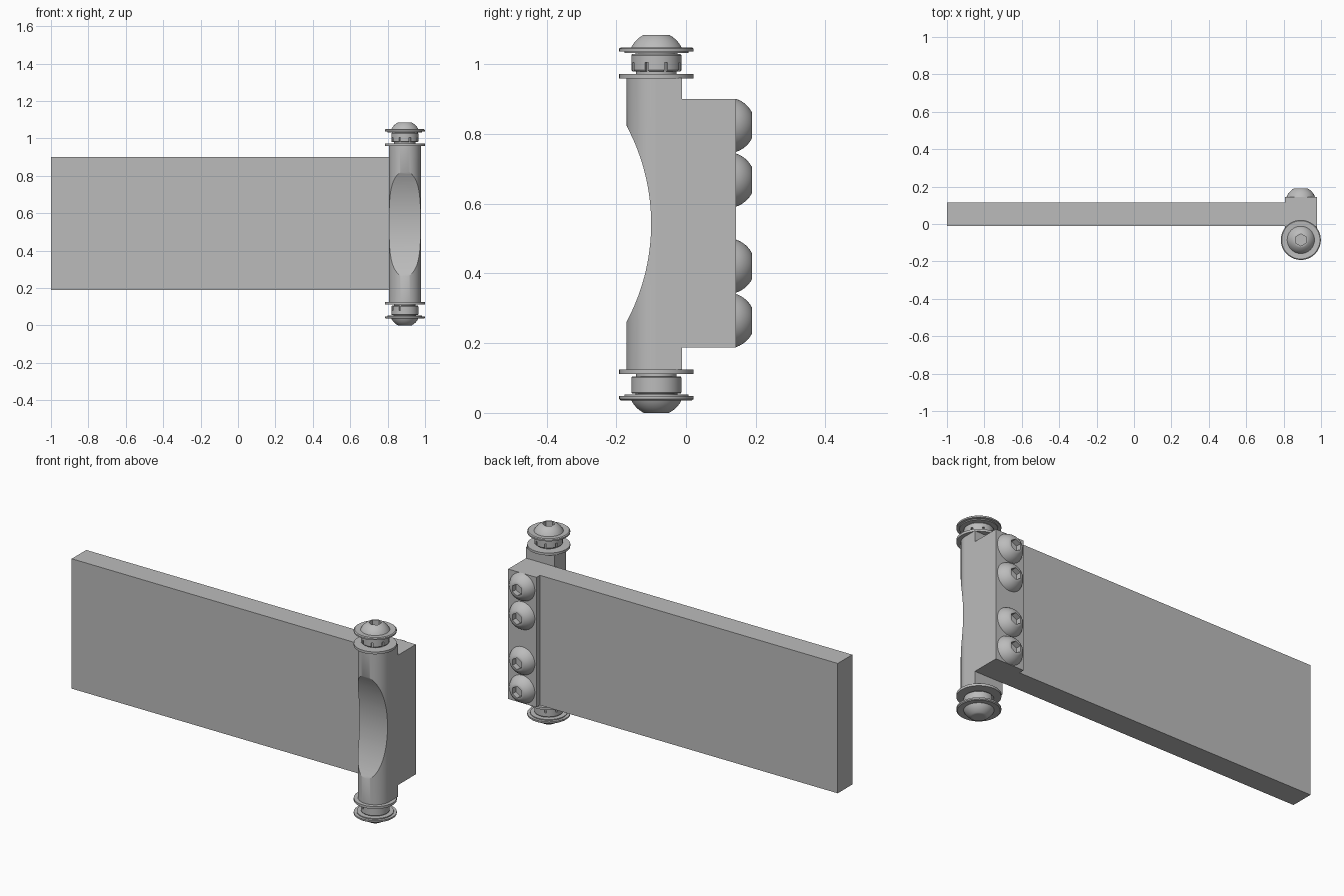
import bpy, bmesh, math
from mathutils import Matrix, Vector

if "Cube" in bpy.data.objects:
    bpy.data.objects.remove(bpy.data.objects["Cube"])

steel = bpy.data.materials.new("grey_metal")
steel.diffuse_color = (0.5, 0.5, 0.5, 1)
steel.use_nodes = True
steel.node_tree.nodes["Principled BSDF"].inputs["Base Color"].default_value = steel.diffuse_color

CX, CY, MID = 0.892, -0.085, 0.5425   # hinge axis and mid height
LOW, HIGH = 0.188, 0.9                # panel bottom and top
FRONT, BACK = -0.012, 0.144           # panel front, bracket back
R = 0.086                             # barrel radius


def finish(name, bm, matrix=Matrix()):
    bm.transform(matrix)
    bmesh.ops.recalc_face_normals(bm, faces=bm.faces)
    mesh = bpy.data.meshes.new(name)
    bm.to_mesh(mesh)
    bm.free()
    ob = bpy.data.objects.new(name, mesh)
    bpy.context.collection.objects.link(ob)
    mesh.materials.append(steel)
    return ob


def box(name, lo, hi, matrix=Matrix()):
    lo, hi = Vector(lo), Vector(hi)
    bm = bmesh.new()
    bmesh.ops.create_cube(bm, size=1, matrix=Matrix.Translation((lo + hi) / 2)
                          @ Matrix.Diagonal((*(hi - lo), 1)))
    return finish(name, bm, matrix)


def cylinder(name, r, depth, sides, matrix):
    bm = bmesh.new()
    bmesh.ops.create_cone(bm, cap_ends=True, segments=sides, radius1=r, radius2=r, depth=depth)
    return finish(name, bm, matrix)


def lathe(name, profile, matrix, sides=48):
    bm = bmesh.new()
    pts = [(0, profile[0][1])] + profile + [(0, profile[-1][1])]
    vs = [bm.verts.new((r, 0, z)) for r, z in pts]
    es = [bm.edges.new(p) for p in zip(vs, vs[1:])]
    bmesh.ops.spin(bm, geom=vs + es, cent=(0, 0, 0), axis=(0, 0, 1), steps=sides, angle=math.tau)
    bmesh.ops.remove_doubles(bm, verts=bm.verts, dist=1e-5)
    return finish(name, bm, matrix)


def cut(ob, cutter, operation='DIFFERENCE'):
    mod = ob.modifiers.new("cut", 'BOOLEAN')
    mod.operation, mod.object, mod.solver = operation, cutter, 'EXACT'
    bpy.context.view_layer.objects.active = ob
    bpy.ops.object.modifier_apply(modifier=mod.name)
    bpy.data.objects.remove(cutter)


def smooth(ob):
    bpy.ops.object.select_all(action='DESELECT')
    ob.select_set(True)
    bpy.context.view_layer.objects.active = ob
    bpy.ops.object.shade_smooth_by_angle(angle=math.radians(30))


def dome(r_base, r_top, z, height, steps=8):
    # spherical cap profile between two radii
    c = (r_base**2 - r_top**2 - height**2) / (2 * height)
    s = math.hypot(r_base, c)
    a, b = math.atan2(c, r_base), math.atan2(c + height, r_top)
    angles = [a + (b - a) * i / steps for i in range(steps + 1)]
    return [(s * math.cos(t), z + s * math.sin(t) - c) for t in angles]


# flat panel
box("panel", (-1, FRONT, LOW), (CX - R, 0.114, HIGH))

# bracket: rounded barrel joined to a square block, with a scooped front
bracket = cylinder("bracket", R, 0.836, 96, Matrix.Translation((CX, CY, MID)))
cut(bracket, box("trim", (0, FRONT, -1), (2, 1, 2)))
cut(bracket, box("block", (CX - R, CY, LOW), (CX + R, BACK, HIGH)), 'UNION')
for lo, hi in ((HIGH, 0.9605), (0.1245, LOW)):    # square shoulders behind the barrel ends
    cut(bracket, box("shoulder", (CX - R, CY, lo), (CX + R, FRONT, hi)), 'UNION')
scoop = Matrix.Translation((CX, -0.695, MID)) @ Matrix.Rotation(math.pi / 2, 4, 'Y')
cut(bracket, cylinder("scoop", 0.595, 1, 192, scoop))
smooth(bracket)

# four button screws in the back of the bracket
for i, z in enumerate((0.265, 0.421, 0.668, 0.825)):
    m = Matrix.Translation((CX, BACK, z)) @ Matrix.Rotation(-math.pi / 2, 4, 'X')
    screw = lathe(f"back_screw_{i + 1}", dome(0.076, 0.036, 0, 0.046), m)
    cut(screw, cylinder("socket", 0.032, 0.06, 6, m @ Matrix.Translation((0, 0, 0.046))))
    smooth(screw)

# washer, slotted collar and flanged screw at both ends of the barrel
for side, sign in (("top", 1), ("bottom", -1)):
    m = Matrix.Translation((CX, CY, MID)) @ Matrix.Diagonal((1, 1, sign, 1)) \
        @ Matrix.Translation((0, 0, -MID))
    washer = lathe(f"{side}_washer", [(0.107, 0.96), (0.107, 0.973)], m)
    collar = lathe(f"{side}_collar", [(0.058, 0.972), (0.058, 0.98), (0.069, 0.98), (0.072, 0.984),
                                      (0.072, 1.026), (0.069, 1.03), (0.06, 1.03), (0.06, 1.034)], m)
    for k in range(8):
        turn = Matrix.Rotation((k + 0.5) * math.pi / 4, 4, 'Z')
        cut(collar, box("slot", (0.06, -0.005, 0.975), (0.09, 0.005, 1.005), m @ turn))
    screw = lathe(f"{side}_screw", [(0.092, 1.032), (0.092, 1.037), (0.107, 1.037), (0.107, 1.045),
                                    (0.102, 1.049), (0.074, 1.047)]
                  + dome(0.073, 0.036, 1.047, 0.038), m)
    cut(screw, cylinder("socket", 0.032, 0.06, 6, m @ Matrix.Translation((0, 0, 1.085))))
    for ob in (washer, collar, screw):
        smooth(ob)
